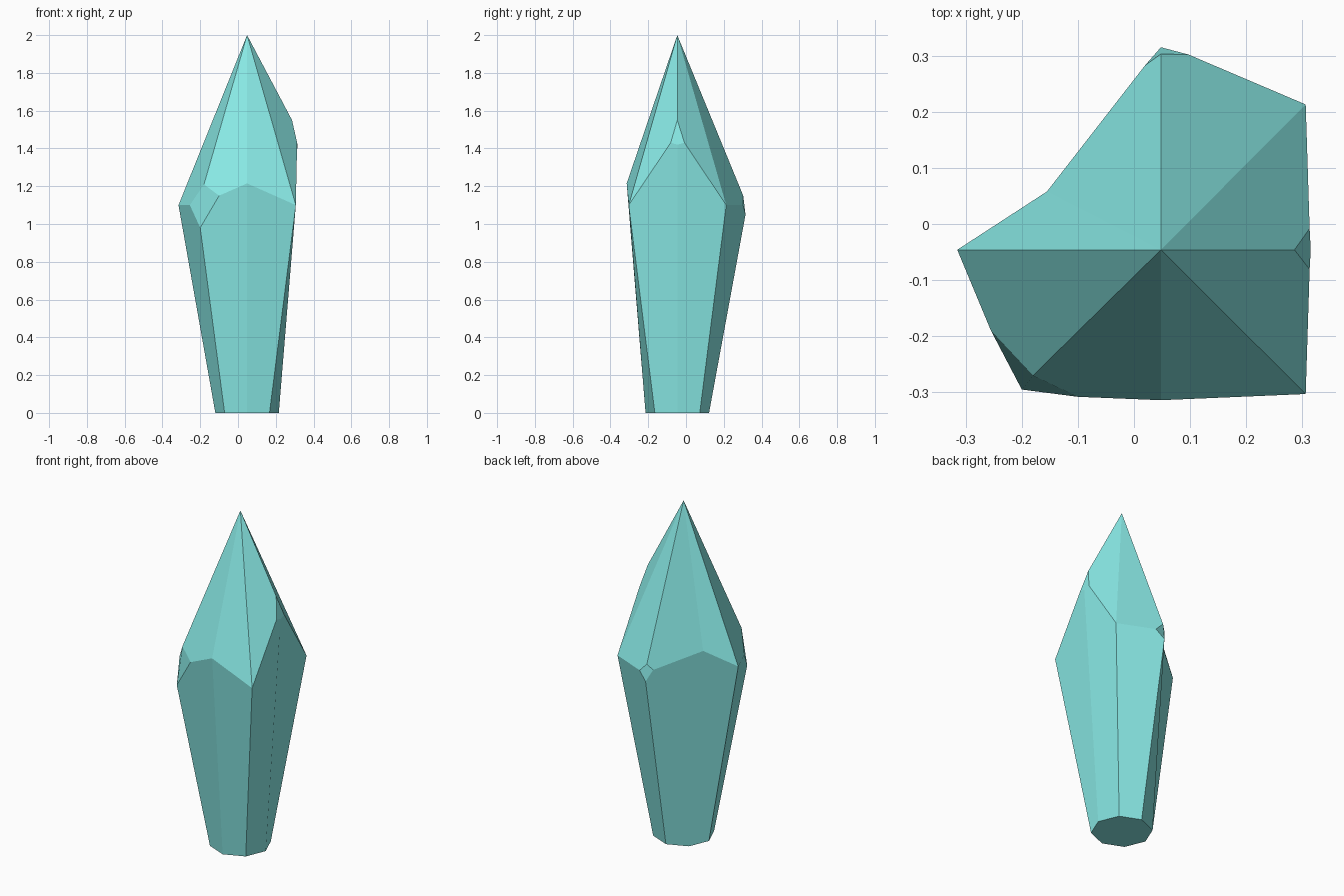
import bpy, bmesh
from math import cos, sin, pi

if "Cube" in bpy.data.objects:
    bpy.data.objects.remove(bpy.data.objects["Cube"])

CX, CY = 0.048, -0.046      # crystal axis
BASE_R = 0.168

# Girdle corners, counter-clockwise from +x in 45 degree steps.
# A plain corner is one point; a chipped corner is (top, previous side, next side, bottom).
girdle = [
    [(0.286, -0.046, 1.55), (0.313, -0.081, 1.43), (0.313, -0.008, 1.43), (0.315, -0.046, 1.42)],
    [(0.306, 0.213, 1.10)],
    [(0.048, 0.303, 1.15), (0.097, 0.302, 1.10), (0.02, 0.283, 1.115), (0.048, 0.315, 1.05)],
    [(-0.155, 0.058, 1.19)],
    [(-0.315, -0.046, 1.10)],
    [(-0.18, -0.27, 1.21), (-0.255, -0.19, 1.10), (-0.10, -0.308, 1.15), (-0.20, -0.295, 0.98)],
    [(0.048, -0.314, 1.215)],
    [(0.306, -0.303, 1.10)],
]

bm = bmesh.new()
apex = bm.verts.new((CX, CY, 2.0))
base = [bm.verts.new((CX + BASE_R * cos(i * pi / 4), CY + BASE_R * sin(i * pi / 4), 0))
        for i in range(8)]
corners = []
for pts in girdle:
    vs = [bm.verts.new(p) for p in pts]
    corners.append(vs if len(vs) == 4 else vs * 4)


def face(*verts):
    bm.faces.new(list(dict.fromkeys(verts)))


# Pointed crown, tapered shaft and chips
for i in range(8):
    j = (i + 1) % 8
    top, prev, nxt, bottom = corners[i]
    top2, prev2, nxt2, bottom2 = corners[j]
    face(apex, top, nxt, prev2, top2)
    face(base[i], base[j], bottom2, prev2, nxt, bottom)
    if top is not bottom:
        face(top, prev, bottom, nxt)
face(*reversed(base))

bmesh.ops.recalc_face_normals(bm, faces=bm.faces[:])
mesh = bpy.data.meshes.new("crystal")
bm.to_mesh(mesh)
bm.free()

mat = bpy.data.materials.new("teal_crystal")
mat.diffuse_color = (0.25, 0.82, 0.79, 1)
mat.use_nodes = True
mat.node_tree.nodes["Principled BSDF"].inputs["Base Color"].default_value = mat.diffuse_color
mesh.materials.append(mat)
crystal = bpy.data.objects.new("crystal", mesh)
bpy.context.collection.objects.link(crystal)
